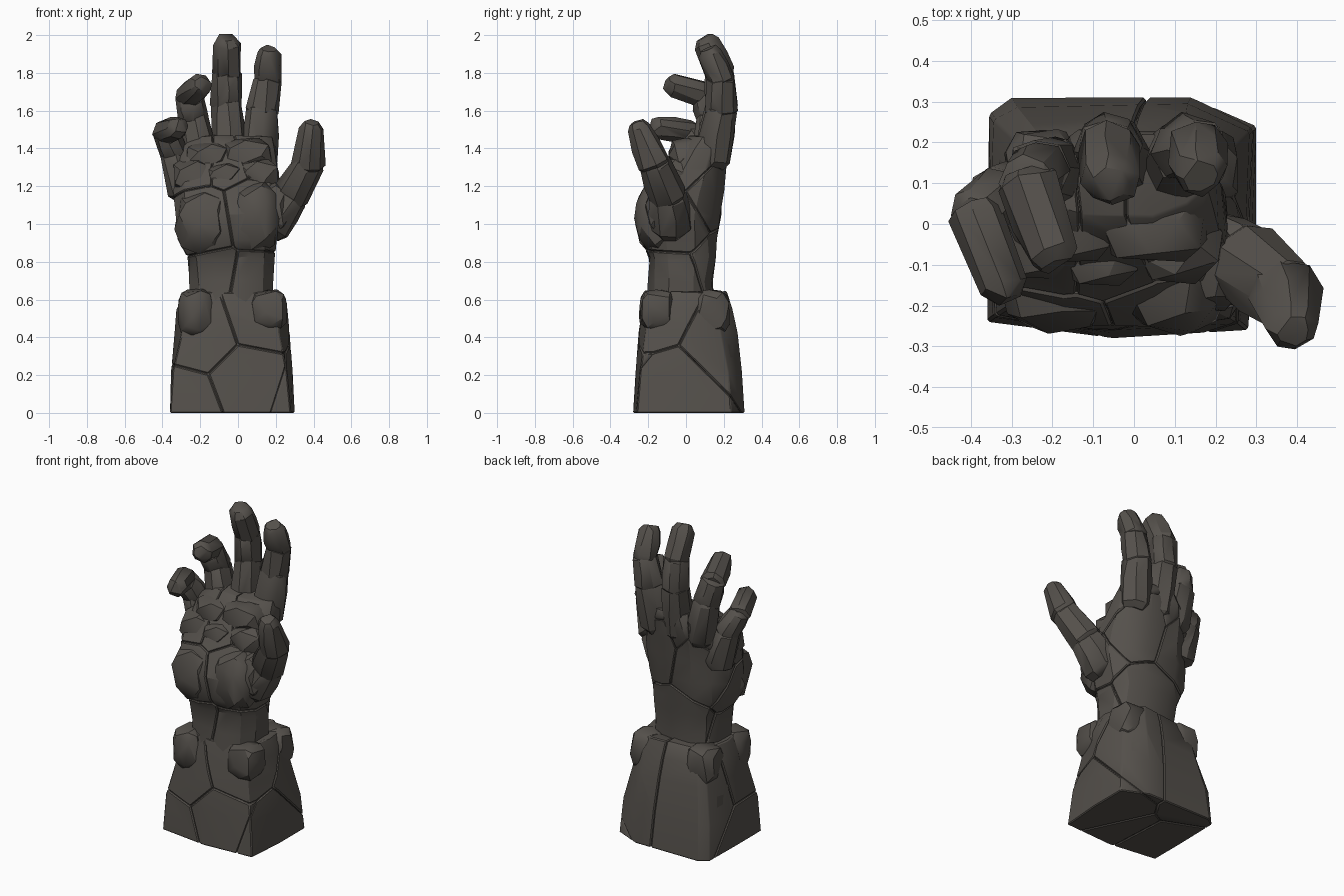
import bpy, bmesh, math, random
from mathutils import Vector

if "Cube" in bpy.data.objects:
    bpy.data.objects.remove(bpy.data.objects["Cube"])

random.seed(7)
stone = bpy.data.materials.new("dark_stone")
stone.diffuse_color = (0.09, 0.081, 0.071, 1)
stone.use_nodes = True
stone.node_tree.nodes["Principled BSDF"].inputs["Base Color"].default_value = stone.diffuse_color


def jitter(p, a):
    return Vector(p) + Vector([random.uniform(-a, a) for _ in range(3)])


def finish(bm, name):
    """Mark sharp edges, smooth the rest and make the object."""
    bmesh.ops.recalc_face_normals(bm, faces=bm.faces)
    for f in bm.faces:
        f.smooth = True
    for e in bm.edges:
        e.smooth = len(e.link_faces) == 2 and e.calc_face_angle(0) < math.radians(30)
    me = bpy.data.meshes.new(name)
    bm.to_mesh(me)
    bm.free()
    me.materials.append(stone)
    ob = bpy.data.objects.new(name, me)
    bpy.context.collection.objects.link(ob)
    return ob


def loft(levels):
    """Closed solid through a stack of rings with equal point counts."""
    bm = bmesh.new()
    rings = [[bm.verts.new(p) for p in ring] for ring in levels]
    n = len(rings[0])
    for a, b in zip(rings, rings[1:]):
        for i in range(n):
            j = (i + 1) % n
            bm.faces.new((a[i], a[j], b[j], b[i]))
    bm.faces.new(rings[0][::-1])
    bm.faces.new(rings[-1])
    bmesh.ops.recalc_face_normals(bm, faces=bm.faces)
    bm.normal_update()
    return bm


def fracture(bm, name, seeds, gap, chip):
    """Split a solid into cells around the seeds, leaving cracks over a core."""
    seeds = [Vector(s) for s in seeds]
    out = bmesh.new()
    for s in seeds:
        c = bm.copy()
        for t in seeds:
            if t is s or not c.faces:
                continue
            d = (t - s).normalized()
            bmesh.ops.bisect_plane(c, geom=c.verts[:] + c.edges[:] + c.faces[:],
                                   plane_co=(s + t) / 2 - d * gap, plane_no=d, clear_outer=True)
            rim = [e for e in c.edges if e.is_boundary]
            if rim:
                bmesh.ops.holes_fill(c, edges=rim, sides=0)
        bmesh.ops.remove_doubles(c, verts=c.verts, dist=0.004)
        c.normal_update()
        edges = [e for e in c.edges if len(e.link_faces) == 2
                 and e.calc_face_angle(0) > math.radians(40)]
        if edges:
            bmesh.ops.bevel(c, geom=edges, offset=chip, segments=1,
                            affect='EDGES', clamp_overlap=True)
        tmp = bpy.data.meshes.new("tmp")
        c.to_mesh(tmp)
        c.free()
        out.from_mesh(tmp)
        bpy.data.meshes.remove(tmp)
    finish(out, name)
    for v in bm.verts:
        v.co -= v.normal * 0.012
        v.co.z = max(v.co.z, 0.0)
    finish(bm, name + "_core")


def hull(points, name):
    """Faceted convex stone around the points."""
    bm = bmesh.new()
    for p in points:
        bm.verts.new(p)
    bmesh.ops.convex_hull(bm, input=bm.verts[:])
    bmesh.ops.delete(bm, geom=[v for v in bm.verts if not v.link_faces], context='VERTS')
    bmesh.ops.dissolve_limit(bm, angle_limit=math.radians(9), verts=bm.verts, edges=bm.edges)
    return finish(bm, name)


def boulder(name, centre, size, count=26, power=0.75):
    """Rounded-box boulder from evenly spread points."""
    pts = []
    for i in range(count):
        z = 1 - 2 * (i + 0.5) / count
        a = i * 2.39996 + random.uniform(-0.25, 0.25)
        r = math.sqrt(1 - z * z)
        d = (r * math.cos(a), r * math.sin(a), z)
        pts.append([c + s * math.copysign(abs(k) ** power, k)
                    for c, s, k in zip(centre, size, d)])
    hull(pts, name)


def digit(name, path):
    """Finger of overlapping faceted segments; path holds (x, y, z, radius)."""
    for k, (a, b) in enumerate(zip(path, path[1:])):
        pa, pb, ra, rb = Vector(a[:3]), Vector(b[:3]), a[3], b[3]
        d = (pb - pa).normalized()
        u = d.cross(Vector((0.3, 1, 0.2))).normalized()
        w = d.cross(u)
        tip = k == len(path) - 2
        cap = 0.52 if tip else 0.3
        pts = []
        for c, r in ((pa - d * ra * 0.4, ra * 0.75), (pa, ra), ((pa + pb) / 2, (ra + rb) * 0.51),
                     (pb, rb), (pb + d * rb * cap, rb * (0.6 if tip else 0.72))):
            for i in range(8):
                t = math.tau * (i + 0.5) / 8
                pts.append(jitter(c + (u * math.cos(t) + w * math.sin(t)) * r * 1.04, 0.007))
        hull(pts, f"{name}_segment_{k + 1}")


# rock base: tapered block with pinched upper corners, broken into large plates
outline = [(-0.36, -0.24), (-0.05, -0.28), (0.28, -0.26), (0.30, 0.0),
           (0.30, 0.24), (0.14, 0.31), (-0.30, 0.31), (-0.355, 0.27), (-0.36, 0.0)]
levels = []
for z, sx, sy, pinch in ((0, 1, 1, 1), (0.22, 0.97, 0.95, 0.98), (0.43, 0.91, 0.88, 0.9),
                         (0.55, 0.88, 0.82, 0.86), (0.64, 0.76, 0.7, 0.9)):
    ring = []
    for x, y in outline:
        k = pinch if abs(x) > 0.2 and abs(y) > 0.2 else 1
        p = Vector((-0.03 + (x + 0.03) * sx * k, -0.02 + (y + 0.02) * sy * k, z))
        ring.append(jitter(p, 0.006) if z else p)
    levels.append(ring)
fracture(loft(levels), "rock_base",
         [(-0.2, -0.16, 0.42), (-0.30, -0.16, 0.04), (0.05, -0.14, 0.17), (0.12, -0.16, 0.53),
          (0.24, -0.05, 0.10), (-0.15, 0.2, 0.33), (0.17, 0.2, 0.35)], 0.002, 0.006)

# corner boulders around the wrist
for name, c, s in (("front_right", (0.165, -0.15, 0.545), (0.098, 0.095, 0.11)),
                   ("back_right", (0.155, 0.135, 0.53), (0.105, 0.10, 0.125)),
                   ("front_left", (-0.225, -0.15, 0.53), (0.095, 0.10, 0.13)),
                   ("back_left", (-0.22, 0.135, 0.535), (0.10, 0.10, 0.12))):
    boulder("collar_boulder_" + name, c, s, 30, 0.6)

# wrist and palm: rounded sections, then cracked
levels = []
for z, x0, x1, y0, y1 in ((0.50, -0.25, 0.18, -0.21, 0.16), (0.70, -0.265, 0.19, -0.20, 0.14),
                          (0.82, -0.27, 0.195, -0.20, 0.155), (0.92, -0.32, 0.215, -0.235, 0.165),
                          (1.05, -0.34, 0.235, -0.25, 0.185), (1.17, -0.345, 0.235, -0.20, 0.20),
                          (1.29, -0.34, 0.21, -0.115, 0.215), (1.40, -0.30, 0.205, -0.05, 0.235),
                          (1.47, -0.24, 0.18, 0.02, 0.23)):
    ring = []
    for i in range(12):
        t = math.tau * (i + 0.5) / 12
        c, s = (math.copysign(abs(k) ** 0.72, k) for k in (math.cos(t), math.sin(t)))
        # the little-finger side of the back rolls forward
        y = (y0 + y1) / 2 + s * (y1 - y0) / 2 - (0.05 if c < -0.5 and s > 0 and z > 1.1 else 0)
        ring.append(jitter(((x0 + x1) / 2 + c * (x1 - x0) / 2, y, z), 0.008))
    levels.append(ring)
fracture(loft(levels), "palm",
         [(-0.14, -0.1, 0.70), (0.09, -0.12, 0.66), (-0.03, 0.12, 0.76), (-0.2, -0.1, 1.0),
          (0.1, -0.1, 1.05), (-0.2, 0.13, 1.13), (0.1, 0.15, 1.2), (-0.24, 0.0, 1.3),
          (-0.06, 0.02, 1.28), (0.12, 0.02, 1.34)], 0.002, 0.006)

# palm pads
boulder("thumb_pad", (0.095, -0.14, 1.04), (0.145, 0.135, 0.19), 30, 0.85)
boulder("thumb_root", (0.18, -0.10, 1.08), (0.11, 0.12, 0.15), 24, 0.85)
boulder("heel_pad", (-0.185, -0.13, 1.01), (0.155, 0.14, 0.18), 30, 0.85)
for i, (x, y, z, sx, sz) in enumerate(((-0.245, -0.04, 1.25, 0.11, 0.10), (-0.16, 0.0, 1.35, 0.12, 0.09),
                                       (-0.08, -0.055, 1.25, 0.11, 0.08), (0.05, 0.0, 1.37, 0.14, 0.09),
                                       (0.11, -0.05, 1.25, 0.11, 0.10))):
    boulder(f"knuckle_pad_{i + 1}", (x, y, z), (sx, 0.10, sz), 20)

# fingers and thumb
digit("index_finger", [(0.11, 0.135, 1.34, 0.092), (0.13, 0.185, 1.60, 0.081),
                       (0.153, 0.185, 1.76, 0.071), (0.163, 0.13, 1.90, 0.062)])
digit("middle_finger", [(-0.045, 0.135, 1.34, 0.092), (-0.06, 0.19, 1.63, 0.080),
                        (-0.06, 0.18, 1.80, 0.076), (-0.06, 0.11, 1.955, 0.068)])
digit("ring_finger", [(-0.185, 0.12, 1.32, 0.092), (-0.235, 0.13, 1.56, 0.075),
                      (-0.262, 0.10, 1.68, 0.068), (-0.20, -0.075, 1.735, 0.058)])
digit("little_finger", [(-0.28, 0.07, 1.17, 0.085), (-0.34, 0.065, 1.37, 0.073),
                        (-0.388, 0.025, 1.485, 0.064), (-0.32, -0.155, 1.51, 0.058)])
digit("thumb", [(0.17, -0.08, 1.00, 0.115), (0.275, -0.095, 1.15, 0.098),
                (0.372, -0.17, 1.32, 0.083), (0.388, -0.25, 1.51, 0.062)])
